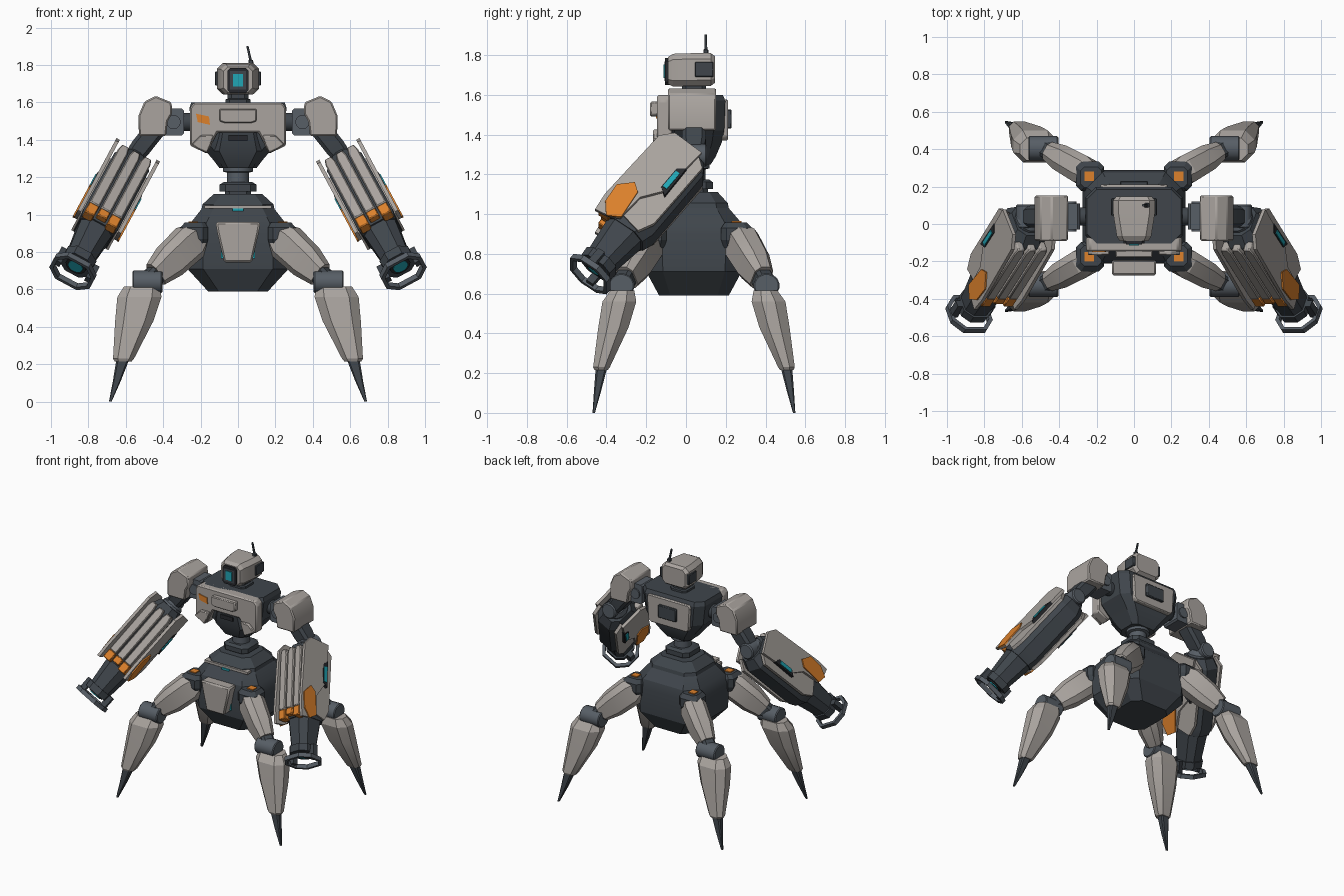
import bpy, bmesh, math
from mathutils import Vector as V

def material(name, rgb):
    m = bpy.data.materials.new(name)
    m.diffuse_color = (*rgb, 1)
    return m

GREY = material("warm_grey", (0.40, 0.37, 0.345))
DARK = material("dark_slate", (0.050, 0.060, 0.071))
SLATE = material("mid_slate", (0.095, 0.112, 0.132))
BLACK = material("near_black", (0.02, 0.022, 0.026))
ORANGE = material("orange", (0.72, 0.22, 0.025))
TEAL = material("teal", (0.015, 0.38, 0.46))

X, Y, Z = V((1, 0, 0)), V((0, 1, 0)), V((0, 0, 1))
CY = 0.04  # depth centre of hull, legs and torso


def make(name, verts, faces, mat, bevel=0, mirror="", loc=(0, 0, 0)):
    me = bpy.data.meshes.new(name)
    me.from_pydata([tuple(v) for v in verts], [], faces)
    bm = bmesh.new()
    bm.from_mesh(me)
    bmesh.ops.recalc_face_normals(bm, faces=bm.faces)
    bm.to_mesh(me)
    bm.free()
    me.materials.append(mat)
    ob = bpy.data.objects.new(name, me)
    ob.location = loc
    bpy.context.collection.objects.link(ob)
    if bevel:
        b = ob.modifiers.new("bevel", "BEVEL")
        b.width, b.segments, b.limit_method = bevel, 1, "ANGLE"
    if mirror:
        m = ob.modifiers.new("mirror", "MIRROR")
        m.use_axis = ("x" in mirror, "y" in mirror, False)
        m.use_mirror_merge = False
    return ob


def loft(name, mat, rings, A=X, B=Y, chamfer=0.35, sides=0, **kw):
    """Rings are (centre, half size along A, half size along B)."""
    verts, faces = [], []
    for c, a, b in rings:
        if sides:
            sec = [(a * math.cos(t), b * math.sin(t)) for t in
                   [2 * math.pi * (i + 0.5) / sides for i in range(sides)]]
        else:
            k = chamfer * min(a, b)
            sec = [(a, b - k), (a - k, b), (k - a, b), (-a, b - k),
                   (-a, k - b), (k - a, -b), (a - k, -b), (a, k - b)]
        verts += [V(c) + A * u + B * v for u, v in sec]
    n = sides or 8
    for r in range(len(rings) - 1):
        for i in range(n):
            j = (i + 1) % n
            faces.append((r * n + i, r * n + j, r * n + n + j, r * n + n + i))
    faces += [tuple(range(n)), tuple(range(len(verts) - n, len(verts)))]
    return make(name, verts, faces, mat, **kw)


def prism(name, mat, pts, w0, w1, O=V((0, 0, 0)), U=X, W=Z, N=Y, **kw):
    n = len(pts)
    verts = [O + U * u + W * w + N * d for d in (w0, w1) for u, w in pts]
    faces = [tuple(range(n)), tuple(range(n, 2 * n))]
    faces += [(i, (i + 1) % n, n + (i + 1) % n, n + i) for i in range(n)]
    return make(name, verts, faces, mat, **kw)


def rect(u0, u1, v0, v1):
    return [(u0, v0), (u1, v0), (u1, v1), (u0, v1)]


def sym(half):
    return half + [(-u, v) for u, v in reversed(half)]


def stack(name, mat, rows, **kw):
    """Horizontal rings given as (z, half x, half y)."""
    return loft(name, mat, [((0, CY, z), a, b) for z, a, b in rows], **kw)


# Lower hull, collar and waist
stack("hull", DARK, [(0.59, 0.16, 0.175), (0.71, 0.27, 0.24), (0.90, 0.275, 0.25),
                     (0.96, 0.25, 0.235), (1.03, 0.195, 0.175), (1.055, 0.19, 0.17),
                     (1.11, 0.13, 0.12)])
stack("waist_base", DARK, [(1.10, 0.07, 0.07), (1.125, 0.07, 0.07), (1.125, 0.10, 0.095),
                           (1.16, 0.10, 0.095), (1.175, 0.075, 0.075)])
stack("waist_column", SLATE, [(1.16, 0.06, 0.06), (1.225, 0.06, 0.06), (1.23, 0.08, 0.08),
                              (1.26, 0.08, 0.08)], sides=20)
prism("hull_front_plate", GREY, sym([(0.12, 0.96), (0.11, 0.90), (0.075, 0.745)]),
      -0.275, -0.19, bevel=0.01)
prism("hull_collar_strip", GREY, rect(-0.18, 0.18, 1.032, 1.05), -0.145, -0.10)
prism("hull_collar_lamp", TEAL, rect(-0.03, 0.03, 1.02, 1.034), -0.152, -0.12)
prism("hull_side_lamp", TEAL, rect(0.078, 0.09, 0.765, 0.82), -0.215, -0.205, mirror="x")

# Legs, one modelled and mirrored to four
LEG = dict(mirror="xy", loc=(0, CY, 0))
loft("hip_block", DARK, [((0.23, 0.21, 0.83), 0.06, 0.06), ((0.235, 0.215, 0.87), 0.075, 0.078),
                         ((0.235, 0.215, 0.93), 0.075, 0.078), ((0.23, 0.21, 0.957), 0.055, 0.055)], **LEG)
prism("hip_marker", ORANGE, rect(0.215, 0.265, 0.19, 0.24), 0.93, 0.964, W=Y, N=Z, **LEG)
p0, p1 = V((0.18, 0.195, 0.925)), V((0.44, 0.34, 0.68))
dl = (p1 - p0).normalized()
A = Z.cross(dl).normalized()
B = dl.cross(A)
loft("thigh", GREY, [(p0.lerp(p1, t), a, b) for t, a, b in
                     [(0.1, 0.055, 0.065), (0.3, 0.078, 0.098), (0.72, 0.072, 0.092),
                      (1, 0.052, 0.068)]], A, B, chamfer=0.5, **LEG)
loft("knee_link", DARK, [(p0.lerp(p1, t), 0.045, 0.05) for t in (0.9, 1.15)], A, B, **LEG)
loft("knee_joint", SLATE, [((x, 0.365, 0.64), 0.066, 0.062) for x in (0.405, 0.565)],
     Y, Z, sides=16, bevel=0.006, **LEG)
loft("shin", GREY, [((0.515, 0.36, 0.615), 0.095, 0.06), ((0.527, 0.375, 0.56), 0.118, 0.085),
                    ((0.555, 0.405, 0.43), 0.102, 0.076), ((0.612, 0.465, 0.23), 0.056, 0.042),
                    ((0.614, 0.467, 0.215), 0.045, 0.033)], chamfer=0.6, **LEG)
loft("foot_spike", DARK, [((0.612, 0.463, 0.24), 0.036, 0.03), ((0.648, 0.485, 0.11), 0.021, 0.018),
                          ((0.683, 0.504, 0.0), 0.007, 0.006)], **LEG)

# Torso
stack("torso", DARK, [(1.25, 0.10, 0.085), (1.29, 0.13, 0.11), (1.36, 0.19, 0.14),
                      (1.42, 0.24, 0.152), (1.57, 0.26, 0.158), (1.60, 0.25, 0.145)])
prism("chest_plate", GREY, sym([(0.235, 1.60), (0.257, 1.57), (0.257, 1.37), (0.165, 1.325),
                                (0.11, 1.44)]), -0.145, -0.07, bevel=0.008)
prism("chest_panel", GREY, sym([(0.10, 1.565), (0.10, 1.50), (0.07, 1.49)]), -0.18, -0.14, bevel=0.006)
prism("chest_flap", GREY, [(0.13, 1.425), (0.20, 1.425), (0.25, 1.375), (0.165, 1.328)],
      -0.167, -0.14, bevel=0.006, mirror="x")
prism("chest_marker", ORANGE, [(-0.225, 1.54), (-0.155, 1.525), (-0.15, 1.48), (-0.215, 1.495)],
      -0.151, -0.143)
loft("abdomen", DARK, [((0, 0, 1.25), 0.08, 0.07), ((0, -0.02, 1.34), 0.135, 0.10),
                       ((0, -0.02, 1.44), 0.12, 0.11)])
prism("abdomen_vent", BLACK, rect(-0.05, 0.05, 1.395, 1.425), -0.137, -0.12)
prism("back_plate", GREY, sym([(0.17, 1.575), (0.18, 1.56), (0.17, 1.39), (0.15, 1.37)]),
      0.16, 0.212, bevel=0.006)
prism("back_hatch", DARK, rect(-0.075, 0.075, 1.43, 1.525), 0.20, 0.23, bevel=0.005)

# Head
loft("head", GREY, [((0, -0.09, 1.722), 0.078, 0.068), ((0, -0.065, 1.724), 0.092, 0.082),
                    ((0, 0.06, 1.727), 0.112, 0.083), ((0, 0.125, 1.727), 0.112, 0.082),
                    ((0, 0.147, 1.727), 0.095, 0.066)], X, Z)
prism("face_frame", BLACK, sym([(0.042, 1.785), (0.055, 1.77), (0.055, 1.665), (0.042, 1.65)]), -0.105, -0.08)
prism("face_bezel", DARK, rect(-0.042, 0.042, 1.67, 1.768), -0.109, -0.10)
prism("eye_screen", TEAL, rect(-0.026, 0.026, 1.685, 1.752), -0.114, -0.105)
prism("ear_window", DARK, rect(0.045, 0.138, 1.69, 1.765), 0.10, 0.122, U=Y, N=X, mirror="x", bevel=0.004)
stack("neck", DARK, [(1.59, 0.068, 0.07), (1.615, 0.068, 0.07), (1.62, 0.055, 0.06),
                     (1.66, 0.055, 0.06)])
loft("antenna", DARK, [((0.07, 0.1, 1.80), 0.013, 0.013), ((0.068, 0.1, 1.825), 0.013, 0.013),
                       ((0.066, 0.1, 1.83), 0.007, 0.007), ((0.05, 0.1, 1.903), 0.006, 0.006)])

# Shoulders and upper arms
loft("shoulder_joint", SLATE, [((0.345, y, 1.495), 0.055, 0.072) for y in (-0.03, 0.11)],
     X, Z, chamfer=0.2, mirror="x")
loft("shoulder_axle", DARK, [((x, CY, 1.495), 0.05, 0.05) for x in (0.23, 0.42)], Y, Z, sides=16, mirror="x")
loft("shoulder_cap", SLATE, [((0.345, y, 1.495), 0.038, 0.038) for y in (-0.04, 0.12)],
     X, Z, sides=16, mirror="x")
prism("shoulder_pad", GREY, [(0.44, 1.635), (0.50, 1.605), (0.532, 1.53), (0.53, 1.42),
                             (0.385, 1.42), (0.375, 1.50), (0.352, 1.54), (0.355, 1.60)],
      -0.09, 0.152, bevel=0.008, mirror="x")
ua0, ua1 = V((0.44, CY, 1.46)), V((0.575, CY, 1.29))
du = (ua1 - ua0).normalized()
loft("upper_arm", DARK, [(ua0, 0.06, 0.055), (ua0.lerp(ua1, 0.6), 0.06, 0.055), (ua1, 0.045, 0.045)],
     Y, du.cross(Y), mirror="x")
loft("elbow", SLATE, [((0.575, y, 1.295), 0.058, 0.058) for y in (-0.025, 0.105)], X, Z,
     sides=16, bevel=0.008, mirror="x")

# Forearm cannon: D runs to the muzzle, N outward, F towards the slatted face
D = V((0.38, -0.60, -0.706)).normalized()
N = D.cross(Y)
N = (N if N.x > 0 else -N).normalized()
F = N.cross(D)
F = F if F.y < 0 else -F
M = V((0.865, -0.455, 0.73))
ARM = dict(mirror="x")
FR = dict(O=M, U=D, W=F, N=N, mirror="x")      # outlines drawn on the sides
TOP = dict(O=M, U=D, W=N, N=F, mirror="x")     # outlines drawn on the slatted face


def along(name, mat, rows, **kw):
    return loft(name, mat, [(M + D * s, a, b) for s, a, b in rows], N, F, mirror="x", **kw)


along("cannon_rear_cap", SLATE, [(-0.83, 0.055, 0.055), (-0.80, 0.075, 0.08), (-0.76, 0.075, 0.08)], sides=12)
along("cannon_body", DARK, [(-0.785, 0.08, 0.095), (-0.72, 0.105, 0.135), (-0.30, 0.108, 0.135),
                            (-0.24, 0.098, 0.115)], chamfer=0.5)
along("cannon_barrel", DARK, [(-0.27, 0.095, 0.108), (-0.05, 0.075, 0.08), (-0.05, 0.086, 0.092),
                              (0, 0.082, 0.088)], chamfer=0.5)
along("muzzle_rim", BLACK, [(-0.01, 0.058, 0.058), (0.008, 0.058, 0.058)], sides=16)
along("muzzle_lens", TEAL, [(0, 0.042, 0.042), (0.014, 0.042, 0.042)], sides=16)
for i, n in enumerate((-0.068, 0, 0.068)):
    prism(f"cannon_slat_{i + 1}", GREY, [(-0.74, n - 0.02), (-0.70, n - 0.029), (-0.30, n - 0.029),
          (-0.30, n + 0.029), (-0.70, n + 0.029), (-0.74, n + 0.02)], 0.10, 0.16, bevel=0.006, **TOP)
    prism(f"cannon_slat_tip_{i + 1}", ORANGE, rect(-0.30, -0.25 + 0.02 * (i != 1), n - 0.029, n + 0.029),
          0.09, 0.158, bevel=0.005, **TOP)

# Side armour on both faces of each cannon
for side, k in (("outer", 1), ("inner", -1)):
    prism(f"{side}_armour", GREY, [(-0.80, 0.10), (-0.74, 0.155), (-0.31, 0.173), (-0.21, 0.16),
          (-0.22, 0.09), (-0.25, 0.03), (-0.40, 0.02), (-0.50, -0.055), (-0.79, -0.075)],
          0.112 * k, 0.132 * k, **FR)
    prism(f"{side}_lower_armour", GREY, [(-0.78, -0.06), (-0.73, -0.125), (-0.33, -0.12),
          (-0.25, -0.08), (-0.28, 0.05), (-0.50, 0.03)], 0.09 * k, 0.113 * k, **FR)
    prism(f"{side}_armour_marker", ORANGE, [(-0.275, 0.145), (-0.386, 0.155), (-0.45, 0.09),
          (-0.415, 0.045), (-0.25, 0.026), (-0.212, 0.093)], 0.13 * k, 0.14 * k, **FR)
    prism(f"{side}_lamp_mount", BLACK, [(-0.67, -0.07), (-0.64, -0.03), (-0.51, -0.03), (-0.48, -0.075)],
          0.11 * k, 0.135 * k, **FR)
    prism(f"{side}_lamp", TEAL, rect(-0.625, -0.515, -0.062, -0.036), 0.13 * k, 0.14 * k, **FR)
    prism(f"{side}_handle_post", DARK, rect(-0.05, 0.05, -0.02, 0.02), 0.075 * k, 0.115 * k, **FR)

# Guard loop around the muzzle
loop = [(0.122, 0.05), (0.065, 0.115), (-0.065, 0.115), (-0.122, 0.05),
        (-0.122, -0.05), (-0.065, -0.115), (0.065, -0.115), (0.122, -0.05)]
gv = [M + D * s + N * (n * q) + F * (f * q)
      for s, q in ((0.03, 1), (0.06, 1), (0.06, 0.83), (0.03, 0.83)) for n, f in loop]
gf = [(r * 8 + i, r * 8 + (i + 1) % 8, (r + 1) % 4 * 8 + (i + 1) % 8, (r + 1) % 4 * 8 + i)
      for r in range(4) for i in range(8)]
make("muzzle_guard", gv, gf, SLATE, mirror="x")

# Smooth the round parts, keep hard edges
bpy.ops.object.select_all(action="SELECT")
bpy.context.view_layer.objects.active = bpy.context.selected_objects[0]
bpy.ops.object.shade_smooth_by_angle(angle=math.radians(25))
